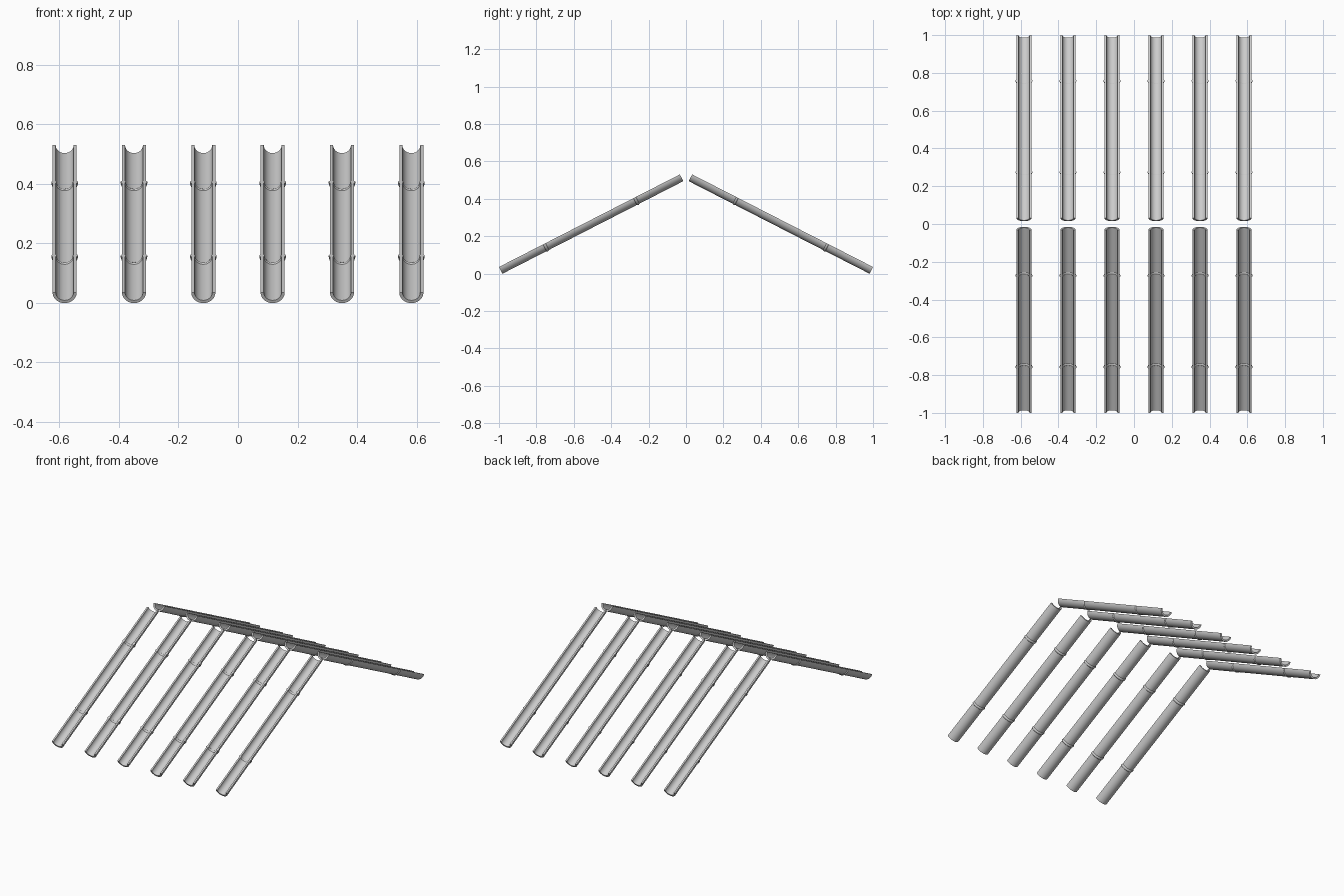
import bpy, bmesh
from math import sin, cos, pi, radians

if "Cube" in bpy.data.objects:
    bpy.data.objects.remove(bpy.data.objects["Cube"])

PITCH = radians(27.1)
LENGTH = 1.086
R_OUT, R_IN = 0.0405, 0.030
ARC = 24


def sweep(bm, rings):
    # skin a list of closed rings and cap both ends
    rows = [[bm.verts.new(p) for p in ring] for ring in rings]
    n = len(rows[0])
    for a, b in zip(rows, rows[1:]):
        for i in range(n):
            j = (i + 1) % n
            bm.faces.new((a[i], a[j], b[j], b[i]))
    bm.faces.new(rows[0][::-1])
    bm.faces.new(rows[-1])


def lower_arc(r, y):
    return [(r * cos(pi + pi * i / ARC), y, r * sin(pi + pi * i / ARC))
            for i in range(ARC + 1)]


def gutter_mesh(name, major, minor):
    bm = bmesh.new()
    # half pipe, open side up, running downhill along +y
    sections = []
    for i in range(ARC + 1):
        a = pi + pi * i / ARC
        sections.append([(r * cos(a), y, r * sin(a)) for r, y in
                         ((R_IN, 0), (R_OUT, 0), (R_OUT, LENGTH), (R_IN, LENGTH))])
    sweep(bm, sections)
    # bamboo node rings
    for y in (LENGTH * 0.25, LENGTH * 0.75):
        rings = []
        for i in range(ARC + 1):
            a = pi + pi * i / ARC
            ring = []
            for k in range(12):
                t = 2 * pi * k / 12
                r = major + minor * cos(t)
                ring.append((r * cos(a), y + minor * sin(t), r * sin(a)))
            rings.append(ring)
        sweep(bm, rings)
    bmesh.ops.recalc_face_normals(bm, faces=bm.faces)
    me = bpy.data.meshes.new(name)
    bm.to_mesh(me)
    bm.free()
    return me


# two slopes of six split-bamboo gutters
slopes = (("front", -1, pi, gutter_mesh("front_gutter", 0.036, 0.009)),
          ("back", 1, 0, gutter_mesh("back_gutter", 0.037, 0.0078)))
for side, sign, turn, me in slopes:
    for i in range(6):
        ob = bpy.data.objects.new(f"{side}_bamboo_gutter_{i + 1}", me)
        bpy.context.collection.objects.link(ob)
        ob.location = ((i - 2.5) * 0.233, sign * 0.033, 0.53)
        ob.rotation_euler = (-PITCH, 0, turn)
    bpy.ops.object.select_all(action='DESELECT')
    ob.select_set(True)
    bpy.context.view_layer.objects.active = ob
    bpy.ops.object.shade_smooth_by_angle(angle=radians(35))
